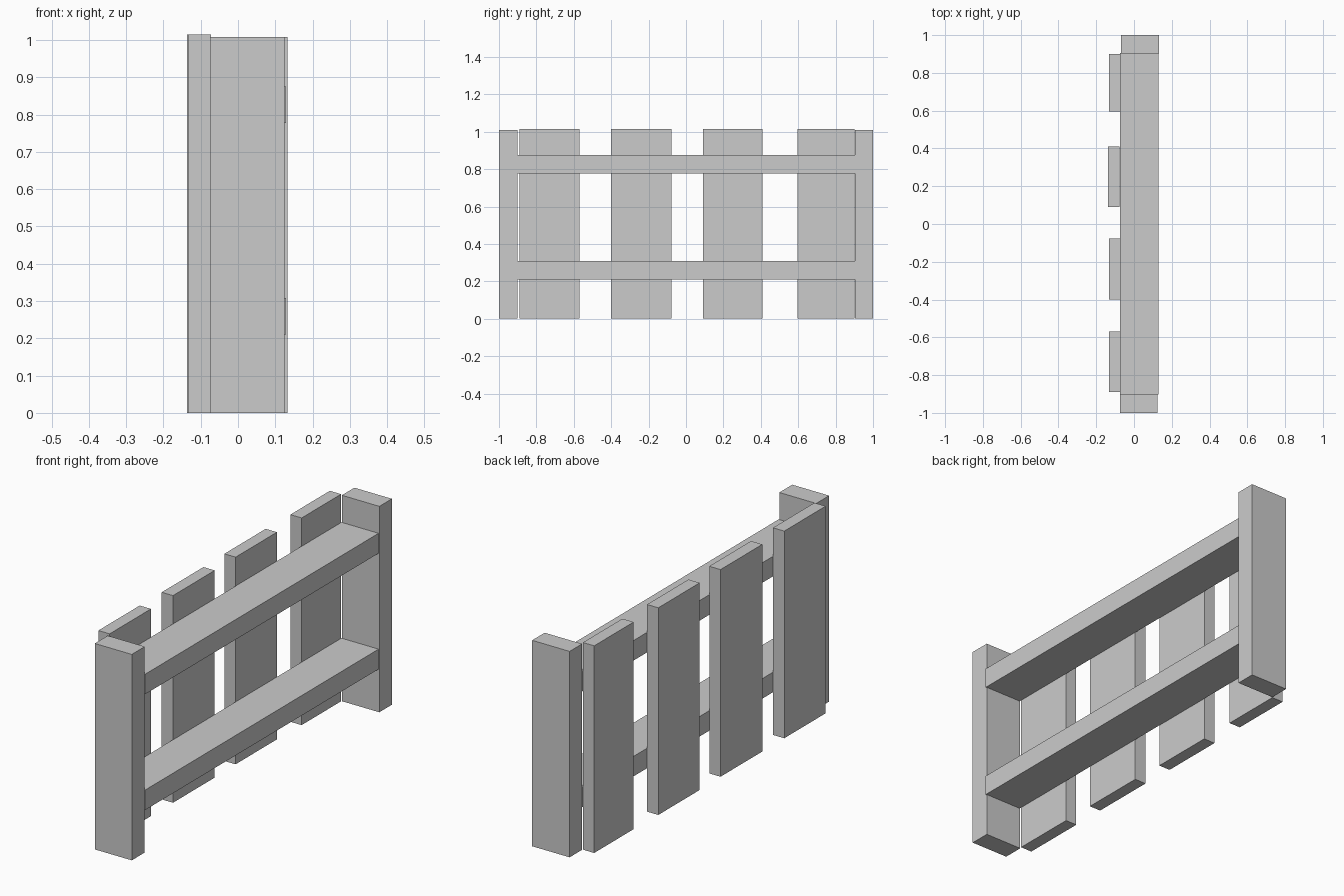
import bpy

# Remove the default object
cube = bpy.data.objects.get("Cube")
if cube:
    bpy.data.objects.remove(cube, do_unlink=True)

# Single flat grey
grey = bpy.data.materials.new("plain_grey")
grey.use_nodes = True
COLOUR = (0.6, 0.6, 0.6, 1)
grey.diffuse_color = COLOUR
grey.node_tree.nodes["Principled BSDF"].inputs["Base Color"].default_value = COLOUR


def box(name, xs, ys, zs):
    """Flat-faced box spanning the given (low, high) ranges."""
    spans = (xs, ys, zs)
    centre = [(lo + hi) / 2 for lo, hi in spans]
    bpy.ops.mesh.primitive_cube_add(size=1, location=centre)
    obj = bpy.context.object
    obj.name = name
    obj.scale = [hi - lo for lo, hi in spans]
    bpy.ops.object.transform_apply(location=False, rotation=False, scale=True)
    obj.data.materials.append(grey)
    return obj


# End posts
box("front_post", (-0.075, 0.125), (-1.0, -0.9), (0, 1.008))
box("back_post", (-0.07, 0.133), (0.903, 1.0), (0, 1.008))

# Horizontal rails between the posts
for name, bottom in (("lower_rail", 0.21), ("upper_rail", 0.777)):
    box(name, (-0.073, 0.129), (-0.903, 0.905), (bottom, bottom + 0.098))

# Upright boards on the outer face of the rails
boards = ((-0.89, -0.57, -0.133), (-0.4, -0.077, -0.133),
          (0.09, 0.41, -0.137), (0.595, 0.9, -0.133))
for i, (start, end, outer) in enumerate(boards, 1):
    box(f"board_{i}", (outer, outer + 0.061), (start, end), (0, 1.014))
